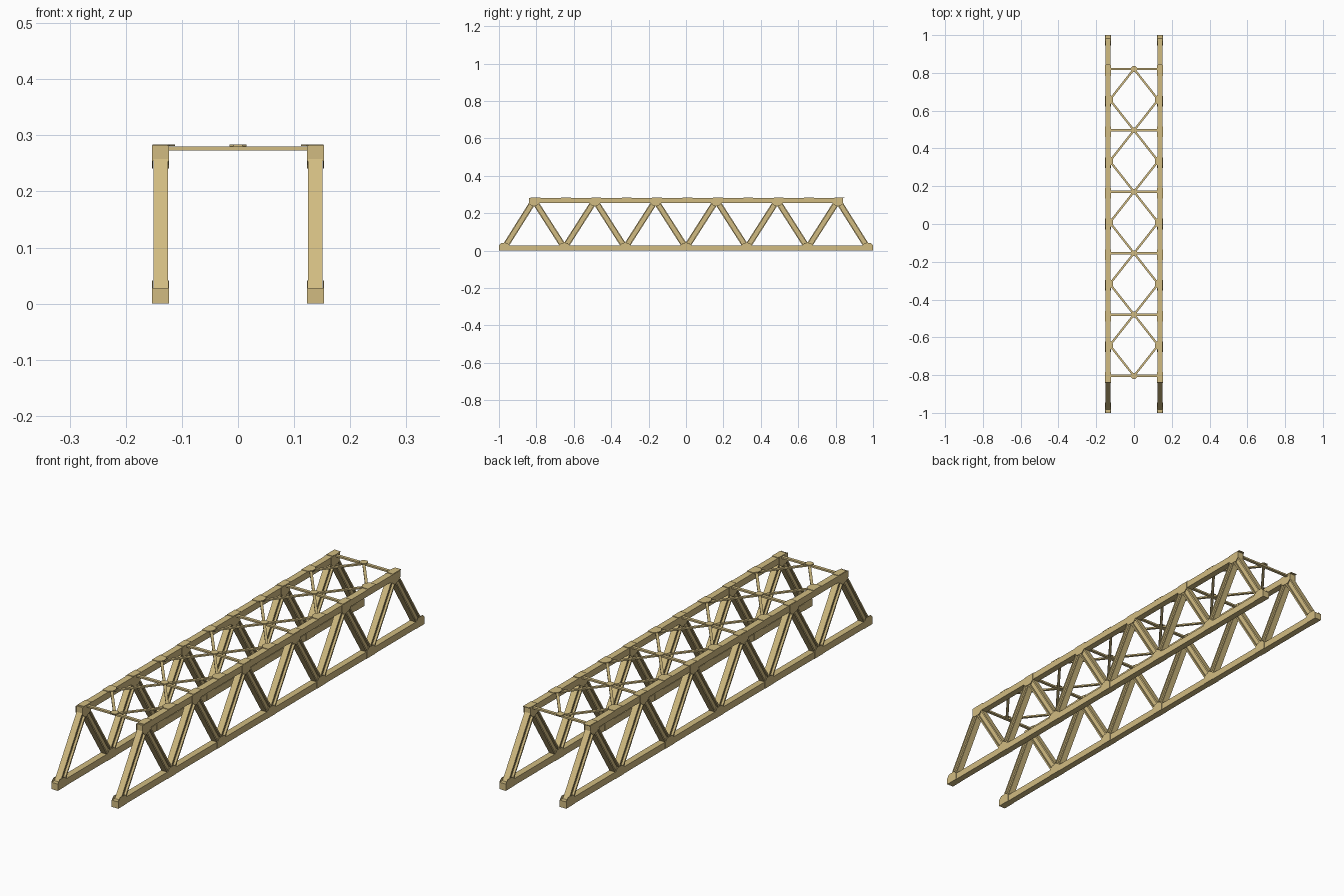
import bpy, bmesh
from mathutils import Vector

if "Cube" in bpy.data.objects:
    bpy.data.objects.remove(bpy.data.objects["Cube"], do_unlink=True)

mat = bpy.data.materials.new("tan steel")
TAN = (0.64, 0.50, 0.22, 1)
mat.diffuse_color = TAN
mat.use_nodes = True
mat.node_tree.nodes["Principled BSDF"].inputs["Base Color"].default_value = TAN


def prism(name, outline, origin, u, v, sweep):
    """Extrude a 2D outline lying in the u, v plane along the sweep vector."""
    origin, u, v, sweep = map(Vector, (origin, u, v, sweep))
    bm = bmesh.new()
    face = bm.faces.new([bm.verts.new(origin + u * a + v * b) for a, b in outline])
    ext = bmesh.ops.extrude_face_region(bm, geom=[face])["geom"]
    bmesh.ops.translate(bm, vec=sweep, verts=[g for g in ext if isinstance(g, bmesh.types.BMVert)])
    bmesh.ops.recalc_face_normals(bm, faces=bm.faces)
    mesh = bpy.data.meshes.new(name)
    bm.to_mesh(mesh)
    bm.free()
    mesh.materials.append(mat)
    ob = bpy.data.objects.new(name, mesh)
    bpy.context.collection.objects.link(ob)
    return ob


def rect(w, h):
    return [(-w / 2, -h / 2), (w / 2, -h / 2), (w / 2, h / 2), (-w / 2, h / 2)]


def i_section(w, h, flange, web):
    a, b, c, d = w / 2, h / 2, h / 2 - flange, web / 2
    half = [(-a, -b), (a, -b), (a, -c), (d, -c), (d, c), (a, c)]
    return half + [(-p, -q) for p, q in half]


def beam(name, outline, p0, p1, u):
    """Straight member from p0 to p1; u is the width direction."""
    p0, p1, u = Vector(p0), Vector(p1), Vector(u)
    d = p1 - p0
    return prism(name, outline, p0, u, d.normalized().cross(u), d)


X, Y, Z = (1, 0, 0), (0, 1, 0), (0, 0, 1)
TX = 0.138          # truss centre plane
W = 0.027           # member width
STEP = 0.325        # panel length
Z_LOW, Z_TOP = 0.014, 0.268
low = [STEP * (i - 3) for i in range(7)]
top = [STEP * (i - 2.5) for i in range(6)]
low[0], low[-1] = -0.972, 0.972

# Gusset outlines in (y, z) relative to the chord centre
low_gusset = [(-0.028, -0.014), (0.028, -0.014), (0.028, 0.014),
              (0.016, 0.027), (-0.016, 0.027), (-0.028, 0.014)]
top_gusset = [(y, -z) for y, z in low_gusset]
web_profile = i_section(W - 0.001, 0.032, 0.006, 0.007)

for side, s in (("left", 1), ("right", -1)):
    x = s * TX
    # Chords
    beam(side + "_bottom_chord", rect(W, 0.028), (x, -1, Z_LOW), (x, 1, Z_LOW), X)
    beam(side + "_top_chord", rect(W, 0.027), (x, -0.838, Z_TOP), (x, 0.838, Z_TOP), X)
    # Zigzag diagonals
    for i, y in enumerate(top):
        beam(side + "_diagonal", web_profile, (x, low[i], Z_LOW), (x, y, Z_TOP), X)
        beam(side + "_diagonal", web_profile, (x, y, Z_TOP), (x, low[i + 1], Z_LOW), X)
    # Gusset plates on both faces of the truss
    for f in (-1, 1):
        gx = x + f * (W / 2)
        for y in low:
            prism(side + "_bottom_gusset", low_gusset, (gx, y, Z_LOW), Y, Z, (f * 0.0015, 0, 0))
        for y in top:
            prism(side + "_top_gusset", top_gusset, (gx, y, Z_TOP), Y, Z, (f * 0.0015, 0, 0))

# Lateral bracing between the top chords
Z_LAT = 0.2765
OFF = 0.008
struts = [y + OFF for y in top]
corners = [y + OFF for y in (-2 * STEP, -STEP, 0, STEP, 2 * STEP)]
for y in struts:
    beam("cross_strut", rect(0.007, 0.013), (-TX, y, Z_LAT), (TX, y, Z_LAT), Z)
for y in corners:
    for s in (-1, 1):
        for end in (-1, 1):
            beam("cross_brace", rect(0.006, 0.011), (0, y + end * STEP / 2, Z_LAT),
                 (s * (TX - 0.01), y, Z_LAT), Z)

# Plates over the bracing joints
c, k = 0.015, 0.008
octagon = [(-c, -k), (-k, -c), (k, -c), (c, -k), (c, k), (k, c), (-k, c), (-c, k)]
for y in struts:
    prism("centre_plate", octagon, (0, y, 0.280), X, Y, (0, 0, 0.004))
for kind, ys, reach in (("strut", struts, 0.122), ("brace", corners, 0.112)):
    for y in ys:
        for s in (-1, 1):
            plate = [(s * a, b) for a, b in ((0.152, -0.026), (0.125, -0.026), (reach, -0.01),
                                             (reach, 0.01), (0.125, 0.026), (0.152, 0.026))]
            prism(kind + "_joint_plate", plate, (0, y, 0.281), X, Y, (0, 0, 0.003))
